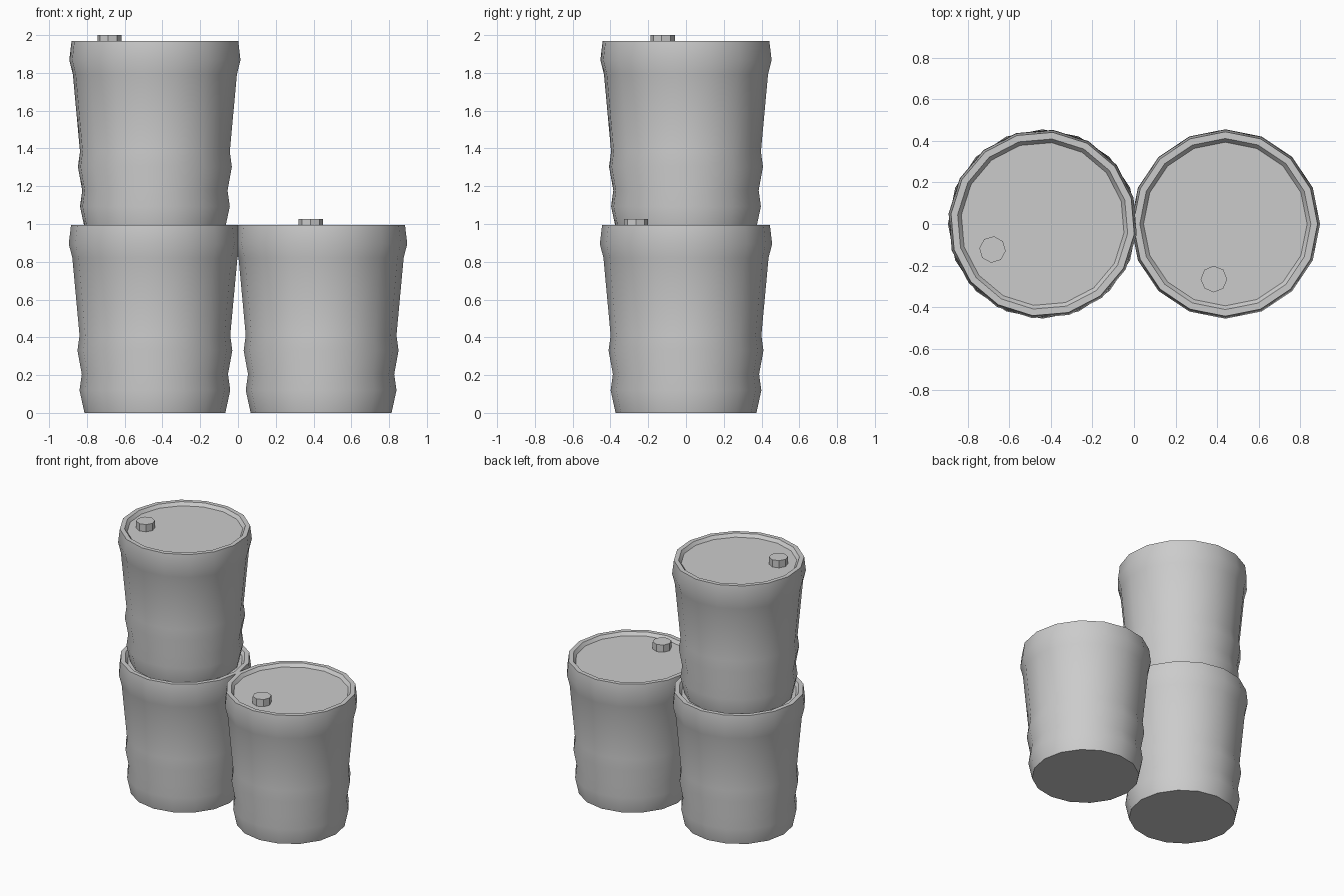
import bpy, bmesh, math

if "Cube" in bpy.data.objects:
    bpy.data.objects.remove(bpy.data.objects["Cube"])

SIDES = 16
# (radius, height) from the base up the wall, over the rim and down to the lid
PROFILE = [(0.373, 0.0), (0.399, 0.12), (0.387, 0.205), (0.410, 0.33),
           (0.399, 0.41), (0.437, 0.82), (0.456, 0.895), (0.444, 0.996),
           (0.412, 0.996), (0.394, 0.973)]
STACK = 0.973


def barrel(name, x, z, turn):
    # revolved body, closed by a flat base and a sunken lid
    bm = bmesh.new()
    rings = [[bm.verts.new((r * math.cos(math.tau * i / SIDES),
                            r * math.sin(math.tau * i / SIDES), h))
              for i in range(SIDES)] for r, h in PROFILE]
    for a, b in zip(rings, rings[1:]):
        for i in range(SIDES):
            j = (i + 1) % SIDES
            bm.faces.new((a[i], a[j], b[j], b[i]))
    bm.faces.new(rings[0][::-1])
    bm.faces.new(rings[-1])
    mesh = bpy.data.meshes.new(name)
    bm.to_mesh(mesh)
    bm.free()
    body = bpy.data.objects.new(name, mesh)
    bpy.context.collection.objects.link(body)
    body.location = (x, 0, z)
    body.rotation_euler.z = turn
    bpy.ops.object.select_all(action='DESELECT')
    body.select_set(True)
    bpy.context.view_layer.objects.active = body
    bpy.ops.object.shade_smooth_by_angle(angle=math.radians(40))

    # eight-sided filler cap near the edge of the lid
    a = math.radians(-101.7) + turn
    bpy.ops.mesh.primitive_cylinder_add(
        vertices=8, radius=0.064, depth=0.06,
        location=(x + 0.271 * math.cos(a), 0.271 * math.sin(a), z + 0.997),
        rotation=(0, 0, turn))
    bpy.context.object.name = name + "_cap"


barrel("right_barrel", 0.44, 0, 0)
barrel("lower_left_barrel", -0.44, 0, 0)
barrel("upper_left_barrel", -0.44, STACK, math.radians(-51.3))
